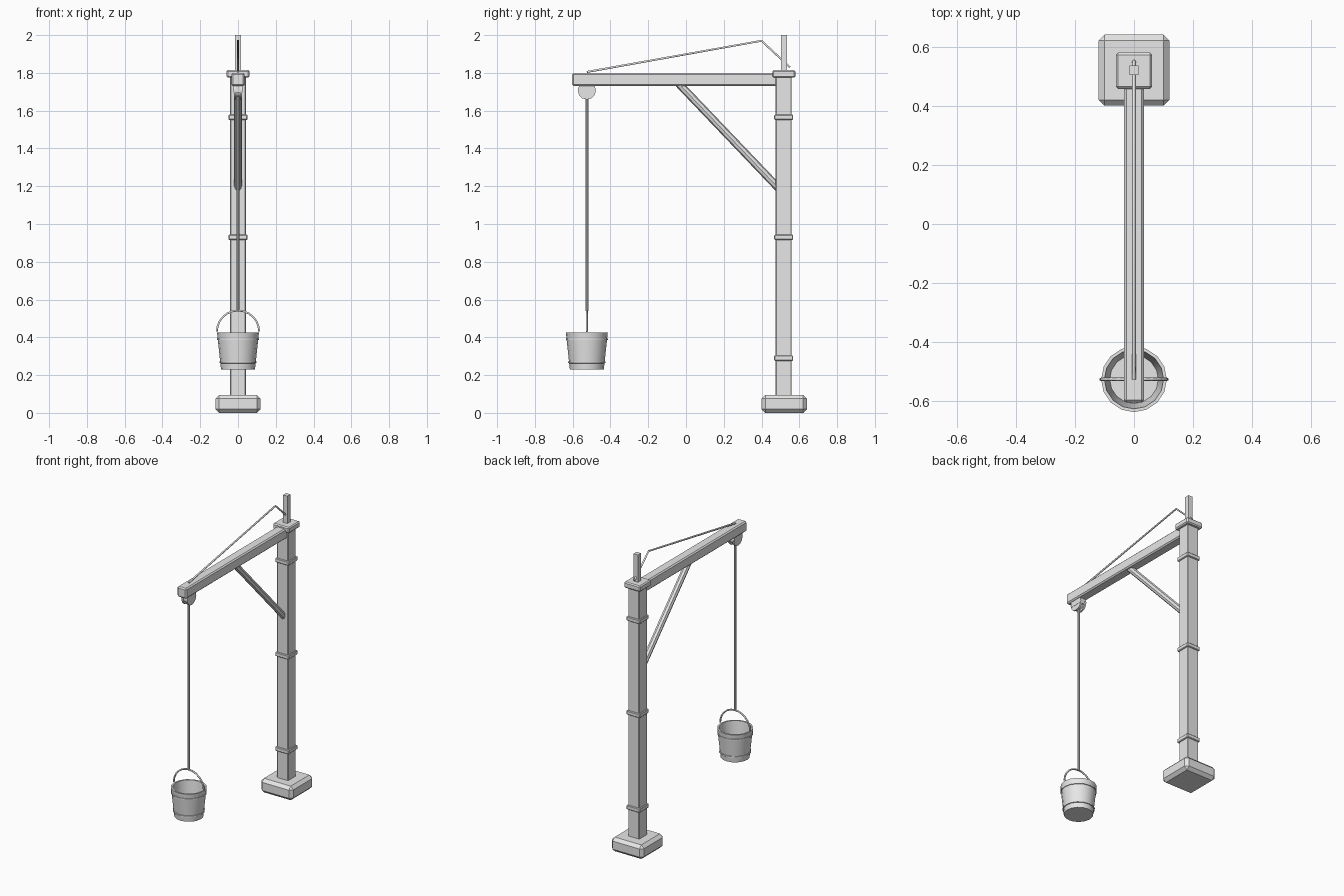
import bpy, bmesh, math
from mathutils import Vector

cube = bpy.data.objects.get("Cube")
if cube:
    bpy.data.objects.remove(cube, do_unlink=True)

GREY = (0.8, 0.8, 0.8, 1)
grey = bpy.data.materials.new("light_grey")
grey.use_nodes = True
grey.diffuse_color = GREY
grey.node_tree.nodes["Principled BSDF"].inputs["Base Color"].default_value = GREY

POST_Y, BUCKET_Y = 0.517, -0.525


def finish(name, bm, smooth=False):
    bmesh.ops.recalc_face_normals(bm, faces=bm.faces)
    mesh = bpy.data.meshes.new(name)
    bm.to_mesh(mesh)
    bm.free()
    mesh.materials.append(grey)
    ob = bpy.data.objects.new(name, mesh)
    bpy.context.collection.objects.link(ob)
    if smooth:
        bpy.ops.object.select_all(action="DESELECT")
        ob.select_set(True)
        bpy.context.view_layer.objects.active = ob
        bpy.ops.object.shade_smooth_by_angle(angle=math.radians(35))
    return ob


def box(name, half_x, y0, y1, z0, z1, bevel=0.0):
    bm = bmesh.new()
    bmesh.ops.create_cube(bm, size=1)
    for v in bm.verts:
        v.co = (v.co.x * 2 * half_x, (y0 + y1) / 2 + v.co.y * (y1 - y0),
                (z0 + z1) / 2 + v.co.z * (z1 - z0))
    if bevel:
        bmesh.ops.bevel(bm, geom=bm.edges[:], offset=bevel, segments=1,
                        affect="EDGES", profile=0.5)
    return finish(name, bm)


def rod(name, a, b, radius, sides=8):
    a, b = Vector(a), Vector(b)
    bm = bmesh.new()
    bmesh.ops.create_cone(bm, cap_ends=True, segments=sides, radius1=radius,
                          radius2=radius, depth=(b - a).length)
    turn = (b - a).to_track_quat("Z", "Y")
    for v in bm.verts:
        v.co = turn @ v.co + (a + b) / 2
    return finish(name, bm, True)


def wire(name, points, radius):
    curve = bpy.data.curves.new(name, "CURVE")
    curve.dimensions = "3D"
    curve.bevel_depth = radius
    curve.bevel_resolution = 1
    curve.use_fill_caps = True
    spline = curve.splines.new("POLY")
    spline.points.add(len(points) - 1)
    for p, co in zip(spline.points, points):
        p.co = (*co, 1)
    curve.materials.append(grey)
    ob = bpy.data.objects.new(name, curve)
    bpy.context.collection.objects.link(ob)


def lathe(name, profile, sides=16, closed=False):
    """Spin (radius, z) points around the bucket axis."""
    bm = bmesh.new()
    rings = []
    for r, z in profile:
        rings.append([bm.verts.new((r * math.cos(t), BUCKET_Y + r * math.sin(t), z))
                      for t in (2 * math.pi * i / sides for i in range(sides))])
    pairs = list(zip(rings, rings[1:]))
    if closed:
        pairs.append((rings[-1], rings[0]))
    for low, high in pairs:
        for i in range(sides):
            j = (i + 1) % sides
            bm.faces.new((low[i], low[j], high[j], high[i]))
    if not closed:
        bm.faces.new(rings[0])
        bm.faces.new(rings[-1])
    return finish(name, bm, True)


# Post with foot, bands, cap and pin
box("base", 0.12, 0.40, 0.64, 0.0, 0.095, 0.02)
box("post", 0.042, POST_Y - 0.042, POST_Y + 0.042, 0.08, 1.79, 0.004)
for i, z in enumerate((0.29, 0.93, 1.565)):
    box(f"post_band_{i + 1}", 0.05, POST_Y - 0.05, POST_Y + 0.05, z - 0.014, z + 0.014, 0.004)
box("post_cap", 0.061, 0.457, 0.579, 1.775, 1.815, 0.007)
box("top_pin", 0.016, 0.504, 0.536, 1.80, 2.0)

# Arm, brace and stay wire
box("arm", 0.034, -0.603, 0.50, 1.73, 1.80, 0.008)
rod("brace", (0, -0.04, 1.745), (0, 0.49, 1.19), 0.021)
wire("stay_wire", [(0, -0.525, 1.805), (0, 0.40, 1.97), (0, 0.55, 1.83)], 0.006)

# Pulley under the arm tip
box("pulley_block", 0.024, BUCKET_Y - 0.042, BUCKET_Y + 0.042, 1.695, 1.735)
for side in (-1, 1):
    rod(f"pulley_flange_{'left' if side > 0 else 'right'}",
        (side * 0.01, BUCKET_Y, 1.707), (side * 0.022, BUCKET_Y, 1.707), 0.048, 12)
rod("pulley_wheel", (-0.012, BUCKET_Y, 1.707), (0.012, BUCKET_Y, 1.707), 0.036, 12)

# Rope and bucket
rod("rope", (0, BUCKET_Y, 0.54), (0, BUCKET_Y, 1.70), 0.0075)
lathe("bucket", [(0.09, 0.23), (0.111, 0.425), (0.1, 0.425), (0.082, 0.245)])
for name, r, z in (("upper_hoop", 0.106, 0.39), ("lower_hoop", 0.094, 0.268)):
    lathe(name, [(r - 0.004, z - 0.006), (r + 0.005, z - 0.004),
                 (r + 0.005, z + 0.004), (r - 0.004, z + 0.006)], closed=True)
wire("bucket_handle",
     [(0.112 * math.cos(t), BUCKET_Y, 0.43 + 0.112 * math.sin(t))
      for t in (math.pi * i / 12 for i in range(13))], 0.0055)
